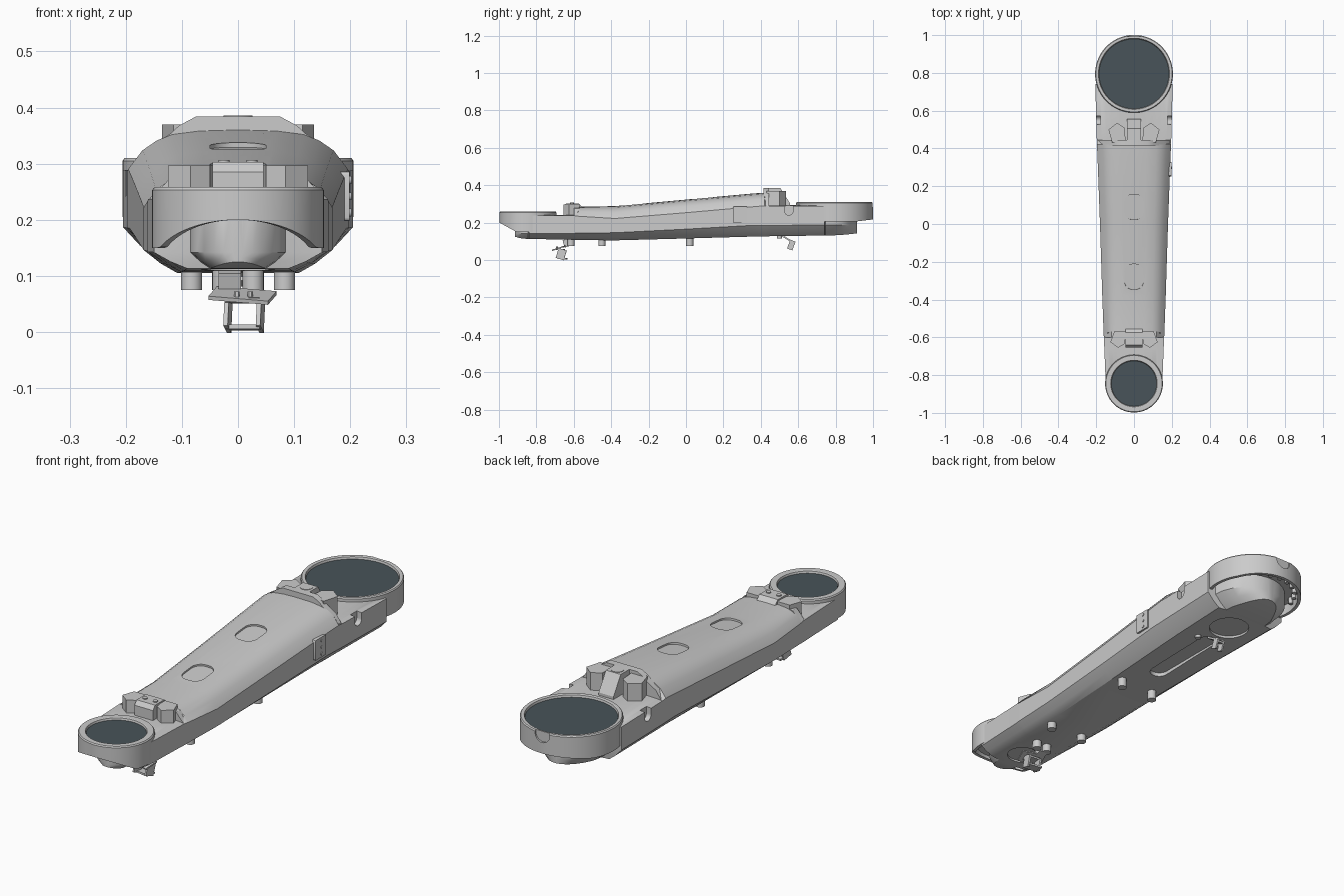
import bpy, bmesh, math
from mathutils import Matrix, Euler

if "Cube" in bpy.data.objects:
    bpy.data.objects.remove(bpy.data.objects["Cube"])


def finish(name, bm, mat=None, angle=30):
    bmesh.ops.remove_doubles(bm, verts=bm.verts, dist=1e-5)
    bmesh.ops.recalc_face_normals(bm, faces=bm.faces)
    me = bpy.data.meshes.new(name)
    bm.to_mesh(me)
    bm.free()
    me.shade_smooth()
    me.set_sharp_from_angle(angle=math.radians(angle))
    if mat:
        me.materials.append(mat)
    ob = bpy.data.objects.new(name, me)
    bpy.context.collection.objects.link(ob)
    return ob


def skin(bm, rings):
    """Bridge equal closed loops and cap the ends."""
    vs = [[bm.verts.new(p) for p in r] for r in rings]
    n = len(vs[0])
    for a, b in zip(vs, vs[1:]):
        for i in range(n):
            bm.faces.new((a[i], a[(i + 1) % n], b[(i + 1) % n], b[i]))
    bm.faces.new(vs[0])
    bm.faces.new(vs[-1][::-1])


def prism(name, pts, axis, lo, hi, loc=(0, 0, 0), rot=(0, 0, 0), mat=None):
    put = {'x': lambda u, v, t: (t, u, v), 'y': lambda u, v, t: (u, t, v),
           'z': lambda u, v, t: (u, v, t)}[axis]
    bm = bmesh.new()
    skin(bm, [[put(u, v, t) for u, v in pts] for t in (lo, hi)])
    bm.transform(Matrix.Translation(loc) @ Euler(rot).to_matrix().to_4x4())
    return finish(name, bm, mat)


def rrect(cx, cy, w, h, r, n=8):
    """Rounded rectangle outline; also gives slots and circles."""
    pts = []
    for q, (sx, sy) in enumerate(((1, 1), (-1, 1), (-1, -1), (1, -1))):
        for k in range(n + 1):
            a = math.pi / 2 * (q + k / n)
            p = (cx + sx * (w / 2 - r) + r * math.cos(a), cy + sy * (h / 2 - r) + r * math.sin(a))
            if not pts or math.dist(p, pts[-1]) > 1e-5:
                pts.append(p)
    return pts[:-1] if math.dist(pts[0], pts[-1]) < 1e-5 else pts


def circle(cx, cy, r, n=8):
    return rrect(cx, cy, 2 * r, 2 * r, r, n)


def box(name, loc, size, rot=(0, 0, 0)):
    x, y, z = (s / 2 for s in size)
    return prism(name, [(-x, -y), (x, -y), (x, y), (-x, y)], 'z', -z, z, loc, rot)


def cut(ob, cutters):
    for c in cutters:
        c.hide_render = True
        m = ob.modifiers.new("cut", 'BOOLEAN')
        m.operation, m.solver, m.object = 'DIFFERENCE', 'EXACT', c
    dg = bpy.context.evaluated_depsgraph_get()
    me = bpy.data.meshes.new_from_object(ob.evaluated_get(dg))
    ob.modifiers.clear()
    ob.data = me
    me.set_sharp_from_angle(angle=math.radians(30))
    for c in cutters:
        bpy.data.objects.remove(c)


# arm body: sections of (y, half width, bottom, lower edge, upper edge, top)
rows = [(-.84, .15, .113, .142, .237, .241), (-.66, .157, .109, .143, .237, .241),
        (-.595, .16, .108, .143, .237, .242), (-.575, .161, .107, .144, .234, .285),
        (-.38, .168, .105, .146, .222, .288), (0, .18, .115, .165, .253, .323),
        (.35, .193, .125, .185, .284, .355), (.42, .196, .126, .185, .29, .36),
        (.445, .197, .127, .185, .288, .293), (.74, .205, .131, .187, .288, .293)]


def nose(y, w, depth, base):
    out = []
    for t in (0, 15, 30, 45, 60, 72, 84):
        s, c = math.sin(math.radians(t)), math.cos(math.radians(t))
        out.append((y + depth * s, w * c, base[2] + .012 * s * s, base[3], base[4], base[5]))
    return out


rows = nose(-.845, .085, -.07, rows[0])[::-1] + rows + nose(.745, .168, .17, rows[-1])


def section(y, w, zb, zs, zt, top):
    h, b = top - zt, w * (1 - .06 / max(w, .14))
    half = [(b, zb), (b + .5 * (w - b), zb + .42 * (zs - zb)), (w, zs), (w, zt),
            (.87 * w, zt + .48 * h), (.74 * w, zt + .73 * h), (.6 * w, zt + .89 * h),
            (.35 * w, zt + .98 * h), (.1 * w, zt + h)]
    return [(x, y, z) for x, z in half] + [(-x, y, z) for x, z in half[::-1]]


bm = bmesh.new()
skin(bm, [section(*r) for r in rows])
body = finish("arm_body", bm)
hatch = rrect(0, 0, .1, .135, .042)
cuts = [prism("hatch_cutter", hatch, 'z', -.008, .05, (0, y, z), (.0915, 0, 0))
        for y, z in ((.09, .331), (-.28, .297))]
cuts += [prism("slot_cutter", rrect(0, .33, .08, .4, .04), 'z', .05, .136),
         prism("rear_recess_cutter", circle(0, .635, .085), 'z', .05, .139),
         prism("front_recess_cutter", circle(0, -.745, .065), 'z', .05, .12)]
for s in (-1, 1):
    cuts.append(prism("notch_cutter", rrect(.55, .29, .045, .1, .022), 'x', -.012, .03, (s * .198 - .009, 0, 0)))
cut(body, cuts)

# joint rings with dark covers
dark = bpy.data.materials.new("dark_cover")
dark.diffuse_color = (.065, .087, .1, 1)
dark.use_nodes = True
dark.node_tree.nodes["Principled BSDF"].inputs["Base Color"].default_value = dark.diffuse_color


def joint(name, cy, R, rd, zt, zd, zu, zb):
    prof = [(0, zd), (rd, zd), (rd + .003, zt - .002), (rd + .006, zt), (R - .004, zt),
            (R, zt - .005), (R, None), (R - .014, None), (R - .014, zu), (0, zu)]
    bm = bmesh.new()
    n, loops = 72, []
    for i in range(n):
        a = 2 * math.pi * i / n
        loops.append([bm.verts.new((r * math.cos(a), cy + r * math.sin(a),
                                    zb(cy + R * math.sin(a)) if z is None else z)) for r, z in prof])
    for i in range(n):
        a, b = loops[i], loops[(i + 1) % n]
        for j in range(len(prof) - 1):
            bm.faces.new((a[j], a[j + 1], b[j + 1], b[j]))
    prism(name + "_cover", circle(0, cy, rd, 18), 'z', zd - .001, zd + .003, mat=dark)
    return finish(name + "_ring", bm)


joint("front_joint", -.845, .153, .12, .258, .245, .215,
      lambda y: max(.15, min(.2, .2 - (y + .998) * .55)))
rear = joint("rear_joint", .795, .206, .185, .31, .296, .25,
             lambda y: .205 + max(0, y - .9) * .12)
cut(rear, [prism("end_notch_cutter", rrect(0, .31, .07, .09, .034), 'y', .992, 1.05)])

# bolts under the rear ring
for k in range(11):
    a = math.radians(15 + 15 * k)
    prism("ring_bolt", circle(.178 * math.cos(a), .795 + .178 * math.sin(a), .01, 4), 'z', .222, .252)

# rear bracket: collar, sloping tongue, knob and side blocks
prism("rear_collar", [(-.19, .29), (.19, .29), (.165, .326), (.12, .354), (.105, .368), (.075, .384),
                      (-.075, .384), (-.105, .368), (-.12, .354), (-.165, .326)], 'y', .415, .445)
prism("rear_tongue", [(.42, .29), (.42, .384), (.505, .384), (.555, .305), (.555, .285)], 'x', -.036, .036)
prism("rear_knob", circle(0, .475, .026), 'z', .37, .386)
# front bracket: collar, wedge and side blocks
prism("front_collar", [(-.155, .236), (.155, .236), (.12, .276), (.06, .291), (-.06, .291), (-.12, .276)],
      'y', -.6, -.57)
prism("front_wedge", [(-.655, .235), (-.655, .285), (-.64, .303), (-.575, .303), (-.555, .285), (-.555, .235)],
      'x', -.045, .045)
for s in (-1, 1):
    prism("rear_block", [(s * x, y) for x, y in ((.045, .445), (.115, .43), (.135, .5), (.09, .535), (.05, .51))],
          'z', .27, .37)
    prism("front_block", [(s * x, y) for x, y in ((.04, -.57), (.105, -.57), (.125, -.625), (.085, -.655), (.05, -.635))],
          'z', .23, .297)
    prism("front_screw", circle(s * .025, -.61, .01, 4), 'z', .3, .307)

# side panel with screws
prism("side_panel", rrect(.29, .242, .075, .088, .006, 3), 'x', .18, .199)
for z in (.213, .242, .271):
    prism("panel_screw", circle(.297, z, .007, 4), 'x', .19, .202)

# rubber feet and small bottom pins
for s in (-1, 1):
    for x, y, r in ((.083, -.45, .019), (.083, .02, .019), (.027, -.615, .019)):
        prism("foot", circle(s * x, y, r, 6), 'z', .075, .125)
    prism("bottom_pin", circle(s * .06, .5, .013, 4), 'z', .116, .14)

# front sensor mount under the arm
box("mount_stem", (-.015, -.64, .09), (.04, .03, .04), (.3, 0, 0))
box("mount_plate", (.008, -.675, .065), (.11, .06, .007), (.3, .08, -.25))
tilt = (-.3, 0, -.15)
for x in (-.018, .04):
    box("mount_side", (x, -.667, .031), (.008, .045, .054), tilt)
for z, y in ((.005, -.66), (.053, -.675)):
    box("mount_bar", (.011, y, z + .003), (.062, .045, .008), (-.05, 0, -.15))
for s in (-1, 1):
    prism("mount_screw", circle(s * .012 + .01, -.69, .005, 3), 'z', .06, .072)

# rear sensor mount under the arm
box("rear_mount_arm", (0, .54, .114), (.04, .06, .008), (-.55, 0, 0))
for s in (-1, 1):
    box("rear_mount_side", (s * .016, .563, .08), (.007, .03, .05), (-.35, 0, 0))
box("rear_mount_bar", (0, .568, .09), (.036, .03, .008), (-.35, 0, 0))
